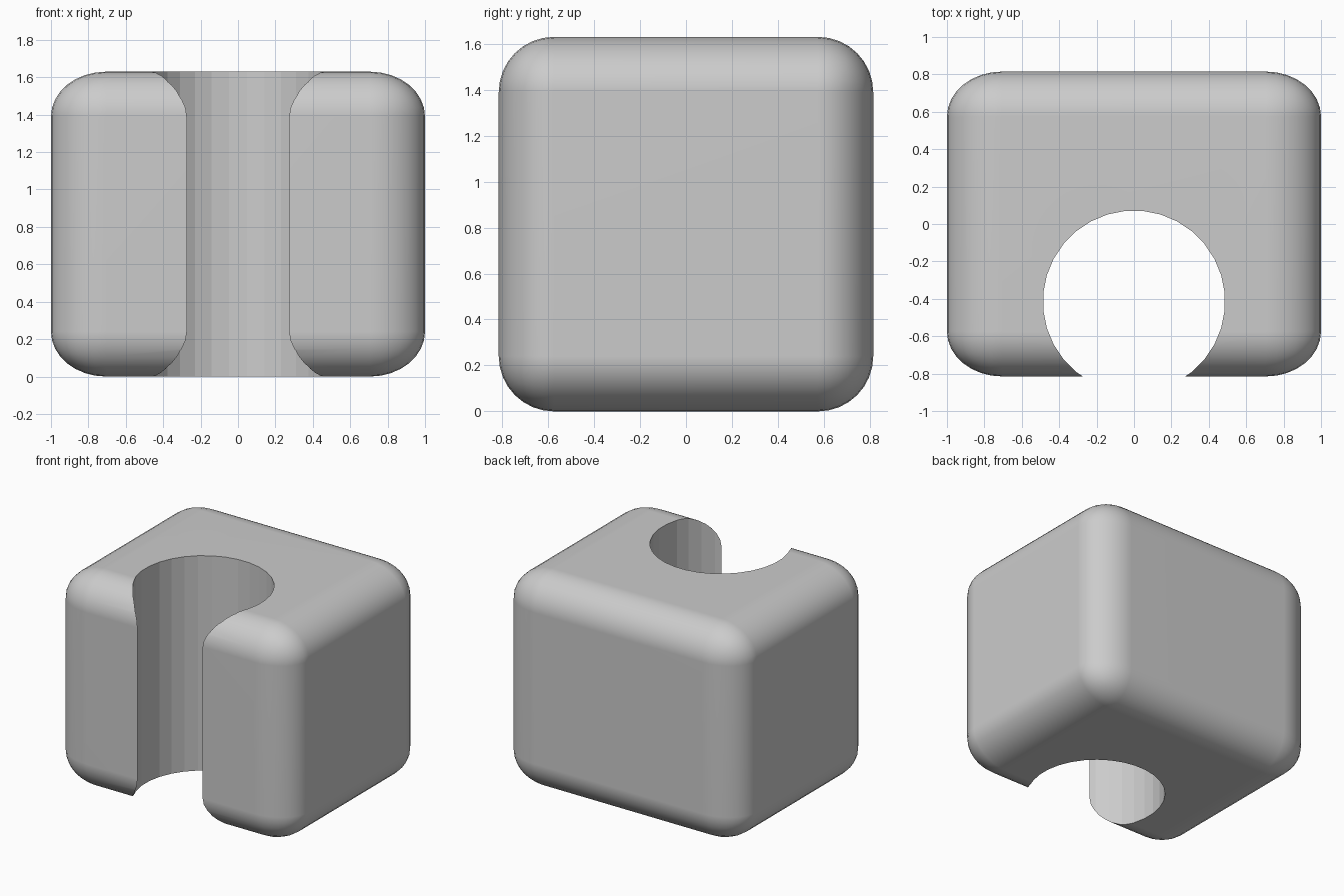
import bpy, math

if "Cube" in bpy.data.objects:
    bpy.data.objects.remove(bpy.data.objects["Cube"])

W, D, H = 2.0, 1.63, 1.63

# rounded block: evenly bevelled cube stretched sideways by its object scale
bpy.ops.mesh.primitive_cube_add(size=2, location=(0, 0, H / 2))
block = bpy.context.object
block.name = "rounded_block"
block.scale = (W / 2, D / 2, H / 2)
bpy.ops.object.shade_smooth()
bevel = block.modifiers.new("rounding", 'BEVEL')
bevel.width = 0.295
bevel.segments = 8

# upright round slot, open to the front, with flat facets
bpy.ops.mesh.primitive_cylinder_add(vertices=32, radius=0.487, depth=H + 1,
                                    location=(0, -0.415, H / 2),
                                    rotation=(0, 0, math.pi / 32))
cutter = bpy.context.object
cutter.name = "slot_cutter"
cutter.hide_render = True
cutter.display_type = 'WIRE'

cut = block.modifiers.new("slot", 'BOOLEAN')
cut.operation = 'DIFFERENCE'
cut.solver = 'EXACT'
cut.object = cutter

# keep the large faces shading flat
weighted = block.modifiers.new("face_normals", 'WEIGHTED_NORMAL')
weighted.keep_sharp = True
